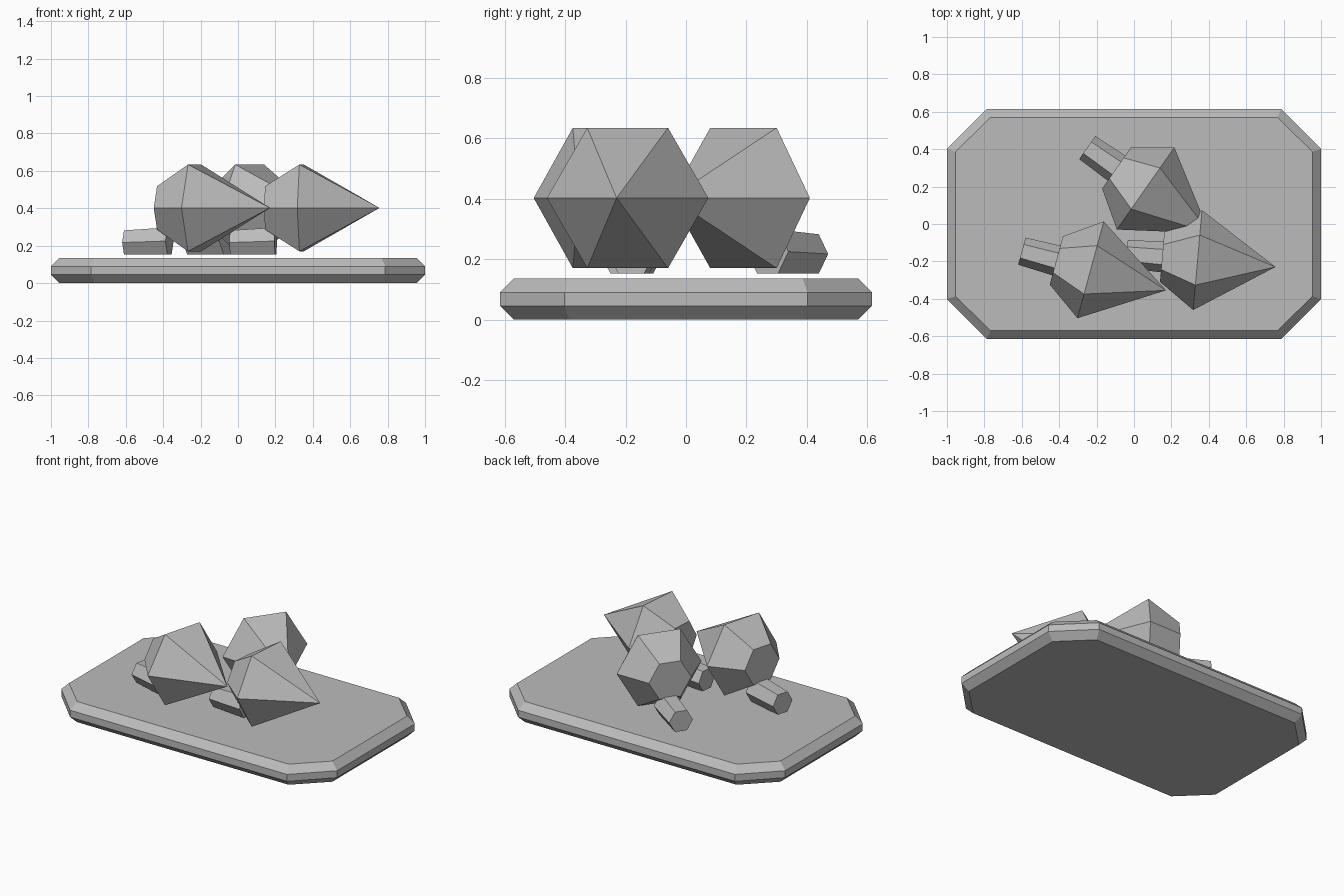
import bpy
import bmesh
from math import cos, sin, pi, radians
from mathutils import Matrix, Vector

cube = bpy.data.objects.get("Cube")
if cube:
    bpy.data.objects.remove(cube, do_unlink=True)

GREY = (0.5, 0.5, 0.5, 1.0)
grey = bpy.data.materials.new("plain_grey")
grey.use_nodes = True
grey.diffuse_color = GREY
grey.node_tree.nodes["Principled BSDF"].inputs["Base Color"].default_value = GREY


def loft(name, rings, matrix=None):
    """Skin a list of point rings into a closed solid; a one-point ring is a tip."""
    bm = bmesh.new()
    loops = [[bm.verts.new(p) for p in ring] for ring in rings]
    for a, b in zip(loops, loops[1:]):
        n = len(a)
        for i in range(n):
            j = (i + 1) % n
            if len(b) == 1:
                bm.faces.new((a[i], a[j], b[0]))
            else:
                bm.faces.new((a[i], a[j], b[j], b[i]))
    for end in (loops[0], loops[-1]):
        if len(end) > 2:
            bm.faces.new(end)
    bmesh.ops.recalc_face_normals(bm, faces=bm.faces[:])
    mesh = bpy.data.meshes.new(name)
    bm.to_mesh(mesh)
    bm.free()
    mesh.materials.append(grey)
    obj = bpy.data.objects.new(name, mesh)
    if matrix:
        obj.matrix_world = matrix
    bpy.context.collection.objects.link(obj)
    return obj


def octagon(x, y, cut_x, cut_y, z):
    """Rectangle with cut corners."""
    quarter = [(x, cut_y), (cut_x, y)]
    half = quarter + [(-px, py) for px, py in reversed(quarter)]
    return [Vector((px, py, z)) for px, py in half + [(-px, -py) for px, py in half]]


def hexagon(x, radius, z=0.0):
    """Hexagon across the x axis, flat on top and bottom."""
    return [Vector((x, radius * cos(i * pi / 3), z + radius * sin(i * pi / 3)))
            for i in range(6)]


# Serving board with bevelled rims
inner = (0.955, 0.57, 0.767, 0.386)
outer = (1.0, 0.615, 0.787, 0.402)
loft("board", [octagon(*inner, 0), octagon(*outer, 0.045),
               octagon(*outer, 0.09), octagon(*inner, 0.135)])

# Three pointed berries lying on their sides, each with a tapered stem
BERRY_Z = 0.402
STEM_BASE = 0.152 - BERRY_Z
placements = {"right": (0.34, -0.193, -5),
              "left": (-0.232, -0.245, -15.2),
              "back": (0.062, 0.19, -35)}
for label, (x, y, angle) in placements.items():
    place = Matrix.Translation((x, y, BERRY_Z)) @ Matrix.Rotation(radians(angle), 4, "Z")
    loft("berry_" + label,
         [hexagon(-0.19, 0.134), hexagon(0, 0.268), [Vector((0.418, 0, 0))]], place)
    # The stem rests flat on its underside and widens toward the berry
    loft("stem_" + label,
         [hexagon(sx, r, STEM_BASE + r * sin(pi / 3))
          for sx, r in ((-0.381, 0.075), (-0.139, 0.084))], place)
